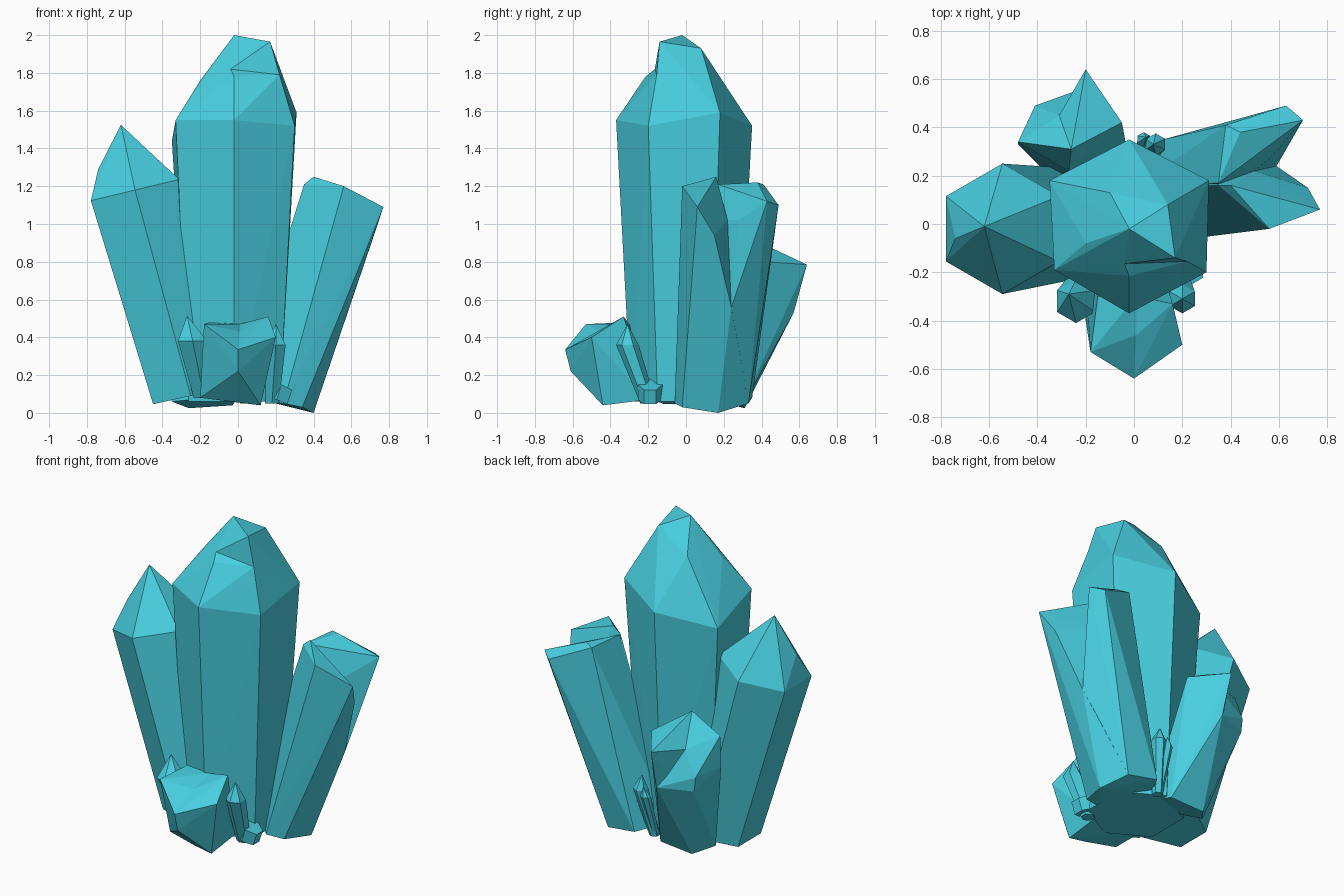
import bpy
import bmesh
from math import cos, sin, radians

default_cube = bpy.data.objects.get("Cube")
if default_cube:
    bpy.data.objects.remove(default_cube, do_unlink=True)

# One colour for the whole cluster
teal = bpy.data.materials.new("teal crystal")
teal.use_nodes = True
teal_colour = (.065, .62, .74, 1)
teal.diffuse_color = teal_colour
shader = next(n for n in teal.node_tree.nodes if n.type == "BSDF_PRINCIPLED")
shader.inputs["Base Color"].default_value = teal_colour


def ring(x, y, z, radius, lean_x=0, lean_y=0, turn=-90):
    """Hexagon of points whose plane leans by the given slopes."""
    points = []
    for side in range(6):
        angle = radians(turn + side * 60)
        dx, dy = radius * cos(angle), radius * sin(angle)
        points.append((x + dx, y + dy, z + lean_x * dx + lean_y * dy))
    return points


def crystal(name, *lobes):
    """Flat-faced crystal; each lobe is the convex solid around its points."""
    bm = bmesh.new()
    for lobe in lobes:
        verts = [bm.verts.new(point) for point in lobe]
        bmesh.ops.convex_hull(bm, input=verts)
    loose = [v for v in bm.verts if not v.link_faces]
    bmesh.ops.delete(bm, geom=loose, context="VERTS")
    bmesh.ops.dissolve_limit(bm, angle_limit=radians(1),
                             verts=bm.verts[:], edges=bm.edges[:])
    bmesh.ops.recalc_face_normals(bm, faces=bm.faces[:])
    mesh = bpy.data.meshes.new(name)
    bm.to_mesh(mesh)
    bm.free()
    mesh.materials.append(teal)
    crystal_object = bpy.data.objects.new(name, mesh)
    bpy.context.collection.objects.link(crystal_object)
    return crystal_object


def shard(name, base, shoulder, tip, radius):
    """Small six-sided crystal with a pointed end."""
    return crystal(name, ring(*base, radius * .7)
                   + ring(*shoulder, radius) + [tip])


# Tall central crystal: a shaft lobe and a chipped point lobe
front_shoulder = [
    (-.02, -.37, 1.55),
    (.3, -.2, 1.52),
]
rear_shoulder = [
    (.31, .18, 1.59),
    (-.02, .35, 1.52),
    (-.35, .18, 1.44),
    (-.33, -.19, 1.55),
]
chip_edge = [
    (-.04, -.165, 1.82),
    (.22, -.155, 1.79),
    (-.2, -.08, 1.76),
]
point = [
    (-.02, -.02, 2),
    (.17, -.14, 1.965),
    (.14, .08, 1.93),
    (-.1, .13, 1.82),
]
crystal("central_crystal",
        ring(-.02, -.01, .06, .28) + front_shoulder + rear_shoulder
        + chip_edge + [(-.02, -.215, 1.78)],
        rear_shoulder + chip_edge + point)

# Pointed crystal leaning towards the right side
crystal("right_crystal",
        ring(-.25, 0, .09, .23, lean_x=.22)
        + ring(-.545, -.02, 1.18, .27, lean_x=.24)
        + [(-.62, -.01, 1.525), (-.74, -.06, 1.29)])

# Split crystal leaning towards the left side, made of two lobes
split_base = [
    (.24, -.06, .05),
    (.34, -.02, .03),
    (.4, .17, 0),
    (.32, .33, .05),
    (.12, .35, .08),
    (0, .15, .1),
]
groove = [(.59, .24, .56), (.5, .22, 1.02)]
front_lobe = [
    (.56, -.02, 1.2),
    (.77, .06, 1.09),
    (.72, .15, .94),
    (.4, .16, 1.25),
    (.35, .16, 1.21),
]
back_lobe = [
    (.63, .49, 1.1),
    (.7, .43, 1.12),
    (.57, .28, 1.02),
    (.44, .38, 1.22),
    (.38, .41, 1.21),
    (.35, .17, 1.21),
]
crystal("left_split_crystal",
        split_base + groove + front_lobe,
        split_base + groove + back_lobe)

# Stubby crystal at the back, made of two lobes meeting at a dent
back_base = [
    (-.03, .3, .04),
    (-.26, .31, .025),
    (-.35, .2, .06),
    (-.15, .1, .08),
    (0, .15, .08),
]
back_dent = [
    (-.19, .57, .53),
    (-.31, .45, .76),
    (-.26, .31, .94),
    (-.27, .22, .72),
]
beak_lobe = [
    (-.2, .64, .785),
    (-.05, .42, .8),
]
side_lobe = [
    (-.48, .34, .85),
    (-.48, .33, .65),
    (-.4, .49, .53),
    (-.41, .49, .62),
]
crystal("back_crystal",
        back_base + back_dent + beak_lobe,
        back_base + back_dent + side_lobe)

# Blunt crystal at the front with a dented top
front_base = [
    (-.2, -.4, .08),
    (.12, -.44, .04),
    (0, -.44, .06),
    (-.2, -.22, .08),
    (.12, -.2, .07),
    (0, -.61, .22),
    (0, -.64, .335),
    (.01, -.46, .43),
]
crystal("front_crystal",
        front_base + [(-.18, -.53, .47), (-.15, -.3, .48), (.01, -.3, .47)],
        front_base + [(.2, -.5, .4), (.16, -.33, .51), (.01, -.3, .47)])

# Small shards around the foot
shard("front_right_shard", (-.18, -.2, .08), (-.24, -.32, .38),
      (-.27, -.29, .515), .09)
shard("front_left_shard", (.18, -.2, .05), (.2, -.31, .36),
      (.2, -.31, .47), .06)
crystal("low_left_shard",
        ring(.205, -.19, .07, .065, lean_x=-.4)
        + ring(.23, -.19, .15, .065, lean_x=-.5))
shard("back_left_shard", (.04, .26, .05), (.09, .33, .36),
      (.08, .33, .45), .045)
shard("back_left_sliver", (.03, .26, .05), (.04, .35, .33),
      (.05, .36, .39), .03)
